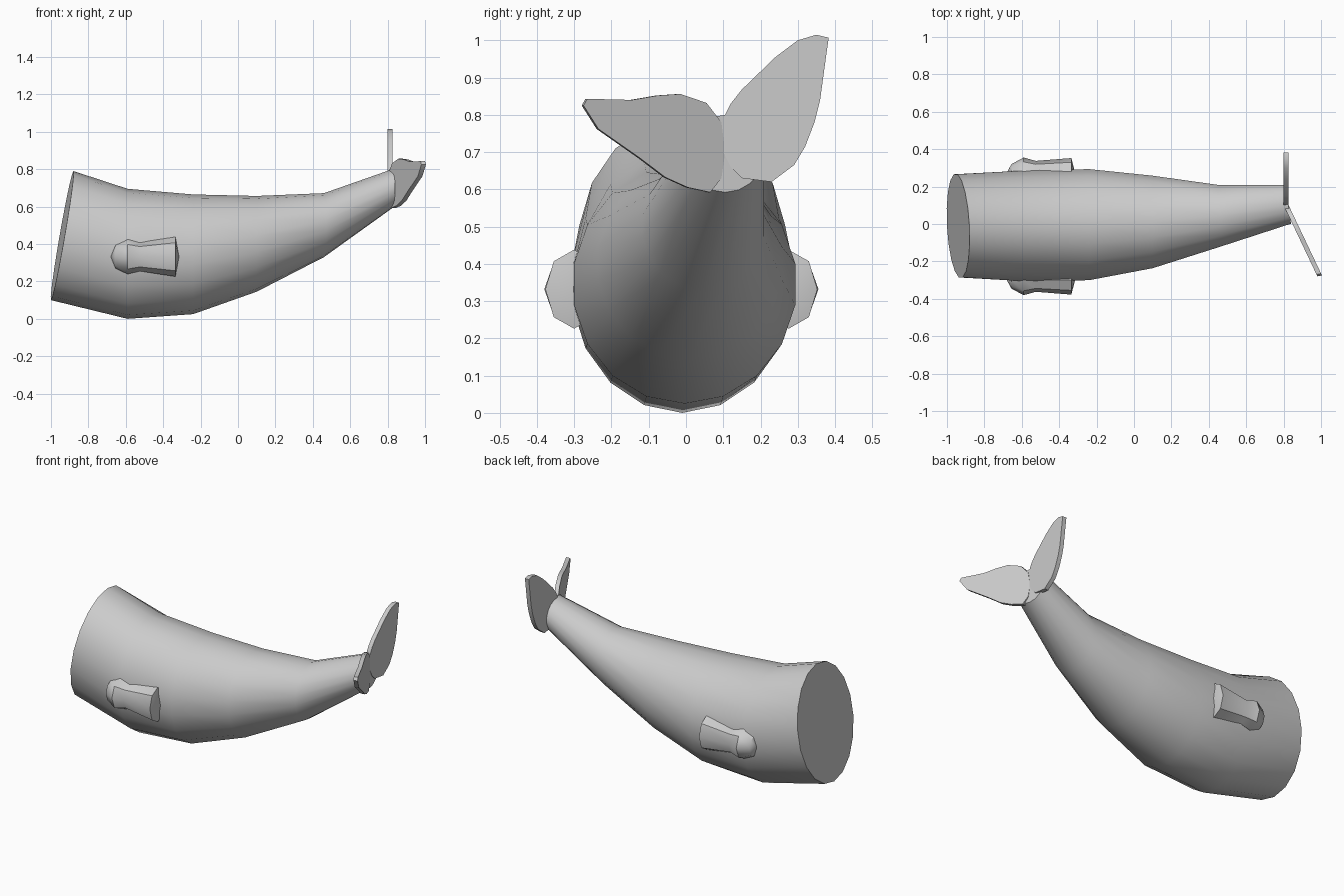
import bpy, bmesh
from math import sin, cos, pi, radians

if "Cube" in bpy.data.objects:
    bpy.data.objects.remove(bpy.data.objects["Cube"])


def finish(name, bm, angle):
    bmesh.ops.recalc_face_normals(bm, faces=bm.faces)
    mesh = bpy.data.meshes.new(name)
    bm.to_mesh(mesh)
    bm.free()
    ob = bpy.data.objects.new(name, mesh)
    bpy.context.collection.objects.link(ob)
    bpy.ops.object.select_all(action='DESELECT')
    ob.select_set(True)
    bpy.context.view_layer.objects.active = ob
    bpy.ops.object.shade_smooth_by_angle(angle=radians(angle))
    return ob


def bridge(bm, rings):
    for a, b in zip(rings, rings[1:]):
        n = len(a)
        for i in range(n):
            j = (i + 1) % n
            bm.faces.new((a[i], a[j], b[j], b[i]))


def ring(bm, n, cx, cy, cz, ry, rz, sy=0, sz=0):
    # elliptical section across x; sy and sz lean it in plan and elevation
    out = []
    for i in range(n):
        t = 2 * pi * i / n
        dy, dz = ry * sin(t), -rz * cos(t)
        out.append(bm.verts.new((cx + sy * dy + sz * dz, cy + dy, cz + dz)))
    return out


# Body: x, y min, y max, z min, z max, plan lean, elevation lean
stations = [
    (-0.94, -0.29, 0.27, 0.10, 0.79, -0.05, 0.174),
    (-0.59, -0.31, 0.29, 0.00, 0.695, 0, 0),
    (-0.24, -0.305, 0.298, 0.025, 0.665, 0, 0),
    (0.10, -0.24, 0.262, 0.145, 0.657, 0, 0),
    (0.46, -0.12, 0.212, 0.33, 0.672, -0.08, 0),
    (0.825, 0.00, 0.21, 0.592, 0.80, -0.14, 0),
]
bm = bmesh.new()
rings = [ring(bm, 18, x, (y0 + y1) / 2, (z0 + z1) / 2, (y1 - y0) / 2, (z1 - z0) / 2, sy, sz)
         for x, y0, y1, z0, z1, sy, sz in stations]
bridge(bm, rings)
bm.faces.new(rings[0])
bm.faces.new(rings[-1])
finish("body", bm, 40)

# Side fins: octagonal lofted stubs with shallow pointed ends
fin = [(-0.655, 0.045, 0.062), (-0.59, 0.08, 0.093), (-0.525, 0.062, 0.077), (-0.335, 0.077, 0.106)]
for name, side in (("near_fin", -1), ("far_fin", 1)):
    bm = bmesh.new()
    y = -0.0125 + side * 0.288
    rings = [ring(bm, 8, x, y, 0.332, ry, rz) for x, ry, rz in fin]
    bridge(bm, rings)
    for r, x in ((rings[0], -0.68), (rings[-1], -0.315)):
        tip = bm.verts.new((x, y, 0.332))
        for i in range(8):
            bm.faces.new((r[i], r[(i + 1) % 8], tip))
    finish(name, bm, 40)


# Tail flukes: flat outlines in y-z, swept by a slope and given thickness in x
def fluke(name, outline, slope, x0, thick):
    bm = bmesh.new()
    rings = []
    for dx in (0, thick):
        dy = dx * slope * 0.8
        rings.append([bm.verts.new((x0 + slope * (0.1 - y) + dx * (1 - 0.2 * slope), y + dy * 0.5, z))
                      for y, z in outline])
    bridge(bm, rings)
    bm.faces.new(rings[0])
    bm.faces.new(rings[1])
    finish(name, bm, 35)


fluke("upright_fluke", [
    (0.10, 0.70), (0.10, 0.79), (0.12, 0.83), (0.15, 0.868), (0.24, 0.955), (0.30, 1.0),
    (0.35, 1.015), (0.383, 1.007), (0.375, 0.95), (0.36, 0.84), (0.345, 0.78),
    (0.32, 0.715), (0.29, 0.665), (0.23, 0.62), (0.15, 0.63), (0.12, 0.66)], 0, 0.80, 0.026)
fluke("swept_fluke", [
    (0.10, 0.70), (0.09, 0.78), (0.05, 0.832), (-0.02, 0.856), (-0.08, 0.852), (-0.15, 0.84),
    (-0.27, 0.843), (-0.28, 0.825), (-0.24, 0.762), (-0.13, 0.685), (-0.06, 0.632),
    (0.0, 0.605), (0.06, 0.592), (0.09, 0.63)], 0.475, 0.80, 0.027)
